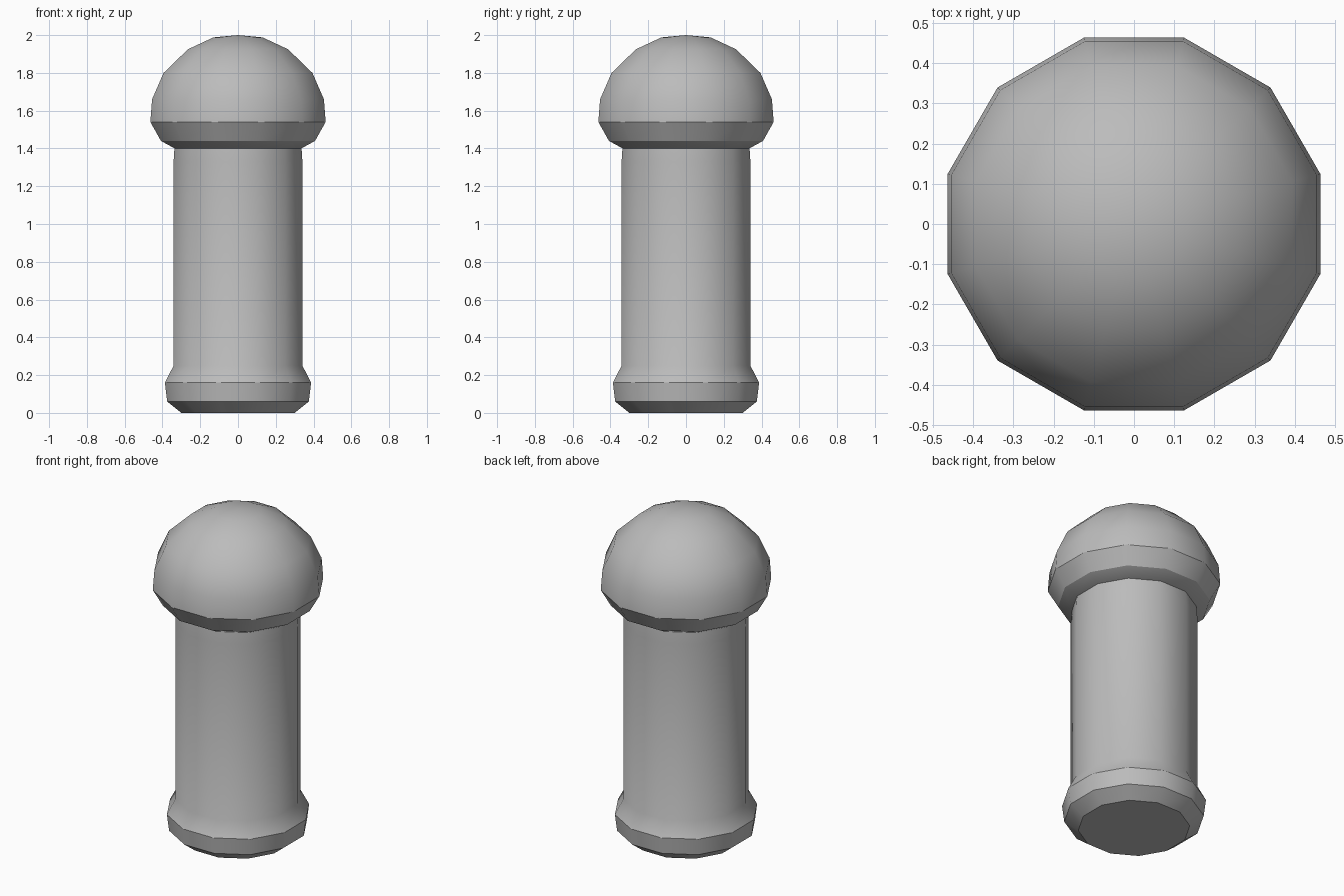
import bpy, bmesh, math

SIDES = 12

cube = bpy.data.objects.get("Cube")
if cube:
    bpy.data.objects.remove(cube, do_unlink=True)

grey = bpy.data.materials.new("plain grey")
grey.use_nodes = True
colour = (0.5, 0.5, 0.5, 1)
grey.diffuse_color = colour
grey.node_tree.nodes["Principled BSDF"].inputs["Base Color"].default_value = colour


def turned(name, profile):
    """Spin a profile of (half width across flats, height) into a closed solid."""
    bm = bmesh.new()
    rings = []
    for width, z in profile:
        r = width / math.cos(math.pi / SIDES)
        ring = []
        for i in range(SIDES):
            a = (i + 0.5) * math.tau / SIDES
            ring.append(bm.verts.new((r * math.cos(a), r * math.sin(a), z)))
        rings.append(ring)
    for low, high in zip(rings, rings[1:]):
        for i in range(SIDES):
            j = (i + 1) % SIDES
            bm.faces.new((low[i], low[j], high[j], high[i]))
    bm.faces.new(rings[0][::-1])
    # Close the top with a shallow fan
    tip = bm.verts.new((0, 0, profile[-1][1] + 0.012))
    for i in range(SIDES):
        bm.faces.new((rings[-1][i], rings[-1][(i + 1) % SIDES], tip))
    mesh = bpy.data.meshes.new(name)
    bm.to_mesh(mesh)
    bm.free()
    mesh.materials.append(grey)
    obj = bpy.data.objects.new(name, mesh)
    bpy.context.collection.objects.link(obj)
    bpy.ops.object.select_all(action="DESELECT")
    obj.select_set(True)
    bpy.context.view_layer.objects.active = obj
    bpy.ops.object.shade_smooth_by_angle(angle=math.radians(32))
    return obj


# Post with its flared foot
turned("post", [(0.30, 0), (0.375, 0.06), (0.387, 0.16), (0.341, 0.25),
                (0.341, 1.33), (0.336, 1.41)])

# Domed cap
turned("domed_cap", [(0.335, 1.4), (0.408, 1.44), (0.464, 1.54), (0.455, 1.66),
                     (0.394, 1.80), (0.265, 1.925), (0.13, 1.988)])
